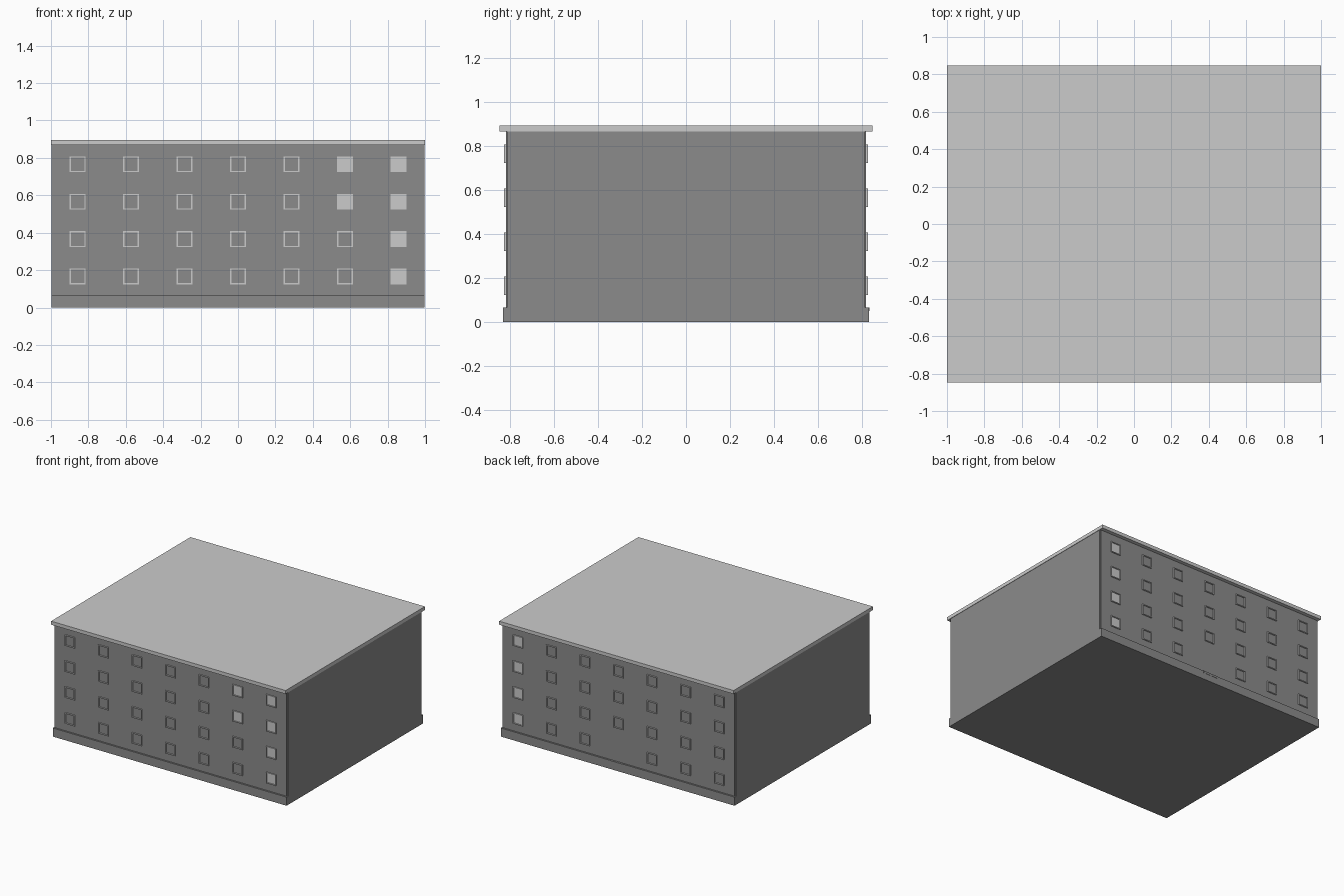
import bpy, bmesh

if "Cube" in bpy.data.objects:
    bpy.data.objects.remove(bpy.data.objects["Cube"])

# Dark wall colour; roof and window surrounds keep the default grey
dark = bpy.data.materials.new("dark_wall")
dark.diffuse_color = (0.26, 0.26, 0.26, 1)
dark.use_nodes = True
dark.node_tree.nodes["Principled BSDF"].inputs["Base Color"].default_value = dark.diffuse_color


def finish(name, bm, mat=None):
    bmesh.ops.recalc_face_normals(bm, faces=bm.faces)
    mesh = bpy.data.meshes.new(name)
    bm.to_mesh(mesh)
    bm.free()
    if mat:
        mesh.materials.append(mat)
    ob = bpy.data.objects.new(name, mesh)
    bpy.context.collection.objects.link(ob)
    return ob


def add_box(bm, *ranges):
    """Add a box from (min, max) ranges."""
    for v in bmesh.ops.create_cube(bm, size=1)["verts"]:
        for i, (lo, hi) in enumerate(ranges):
            v.co[i] = hi if v.co[i] > 0 else lo


def box(name, x, y, z, mat=None):
    bm = bmesh.new()
    add_box(bm, x, y, z)
    return finish(name, bm, mat)


def add_frame(bm, x, z, y_wall, y_out, half=0.042, rim=0.006):
    """Square window surround standing proud of the wall."""
    rings = []
    for y, r in ((y_wall, half), (y_out, half), (y_out, half - rim), (y_wall, half - rim)):
        rings.append([bm.verts.new((x + sx * r, y, z + sz * r))
                      for sx, sz in ((-1, -1), (1, -1), (1, 1), (-1, 1))])
    for k in range(4):
        a, b = rings[k], rings[(k + 1) % 4]
        for i in range(4):
            j = (i + 1) % 4
            bm.faces.new((a[i], a[j], b[j], b[i]))


# Main block and overhanging flat roof
box("building_body", (-0.997, 0.997), (-0.814, 0.814), (0, 0.87), dark)
box("roof_slab", (-1, 1), (-0.848, 0.848), (0.868, 0.895))

for side, s in (("front", -1), ("back", 1)):
    # Facade panel and plinth
    box(side + "_facade", (-0.988, 0.988), sorted((s * 0.81, s * 0.819)), (0.06, 0.87), dark)
    box(side + "_plinth", (-0.997, 0.997), sorted((s * 0.81, s * 0.832)), (0, 0.066), dark)
    # Window grid; the back leaves out the ground-floor middle window
    frames, panes = bmesh.new(), bmesh.new()
    for row in range(4):
        for col in range(-3, 4):
            if side == "back" and row == 0 and col == 0:
                continue
            x, z = col * 0.286, 0.166 + row * 0.2
            add_frame(frames, x, z, s * 0.819, s * 0.827)
            # Light panes near the right-hand end
            if col == 3 or (side == "front" and col == 2 and row > 1):
                add_box(panes, (x - 0.036, x + 0.036), sorted((s * 0.815, s * 0.82)),
                        (z - 0.036, z + 0.036))
    finish(side + "_window_frames", frames)
    finish(side + "_light_panes", panes)

# Small entrance step at the top of the back plinth
box("back_door_step", (-0.06, 0.06), (0.81, 0.834), (0.05, 0.066), dark)
